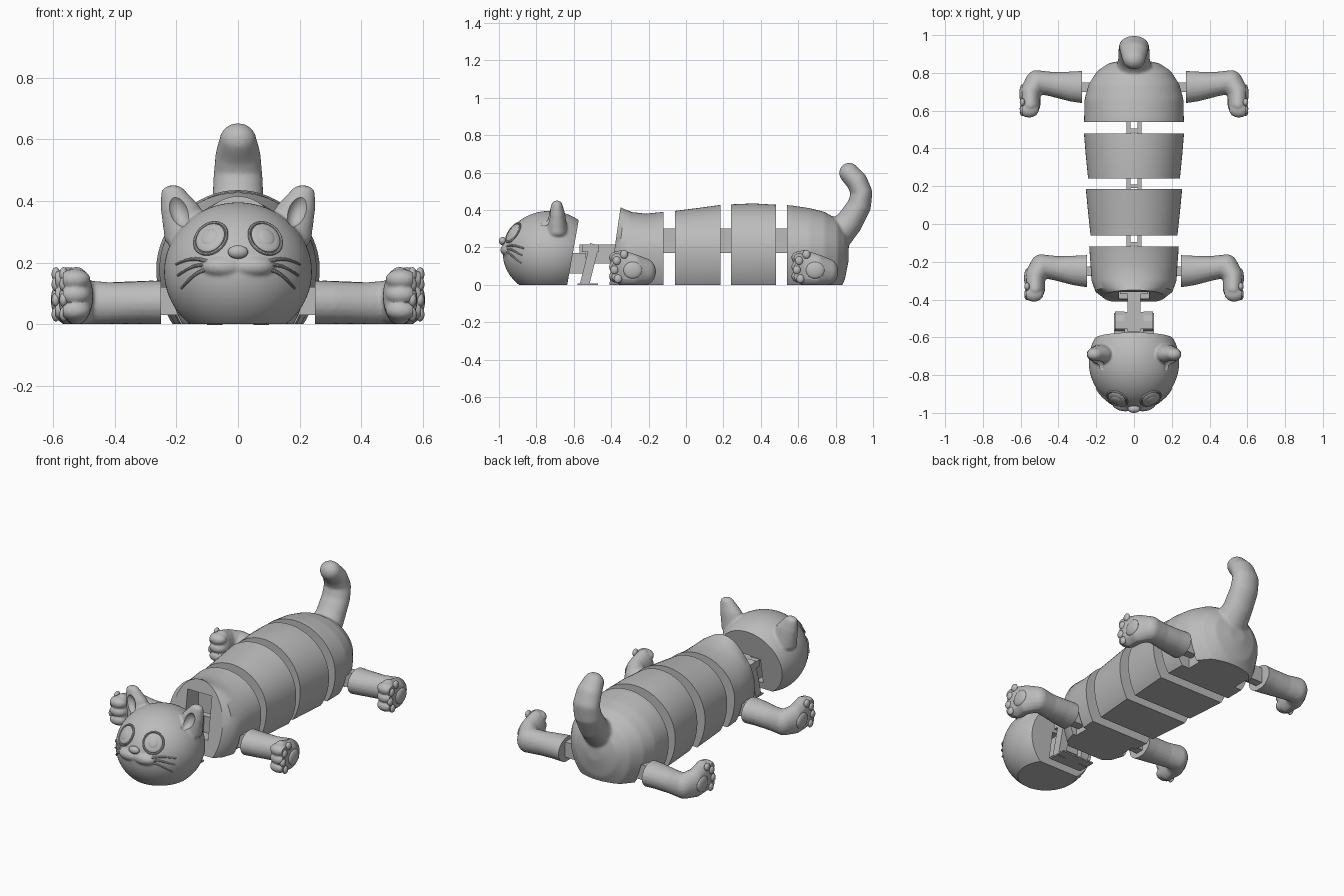
import bpy, bmesh
from math import sin, cos, pi, radians, sqrt
from mathutils import Vector, Matrix, Euler

cube = bpy.data.objects.get("Cube")
if cube:
    bpy.data.objects.remove(cube)

gray = bpy.data.materials.new("plain_gray")
gray.use_nodes = True
COLOR = (0.5, 0.5, 0.5, 1)
gray.diffuse_color = COLOR
gray.node_tree.nodes["Principled BSDF"].inputs["Base Color"].default_value = COLOR


def ball(bm, loc, r, rot=Matrix(), n=24):
    m = Matrix.Translation(loc) @ rot.to_4x4() @ Matrix.Diagonal((*r, 1))
    bmesh.ops.create_uvsphere(bm, u_segments=n, v_segments=n // 2, radius=1, matrix=m)


def chain(bm, points, steps=8):
    """Row of overlapping ellipsoids between (centre, radii) stations."""
    for (a, ra), (b, rb) in zip(points, points[1:]):
        for i in range(steps + 1):
            t = i / steps
            ball(bm, Vector(a).lerp(Vector(b), t), Vector(ra).lerp(Vector(rb), t), n=20)


def box(bm, loc, size, tilt=0):
    m = Matrix.Translation(loc) @ Matrix.Rotation(tilt, 4, 'X') @ Matrix.Diagonal((*size, 1))
    bmesh.ops.create_cube(bm, size=1, matrix=m)


def loft(bm, rings, zc=0.18, n=64):
    """Skin egg-shaped rings (y, half width, top, lower radius, slant) along y."""
    loops = []
    for y, hw, top, low, slant in rings:
        loop = []
        for i in range(n):
            a = 2 * pi * i / n
            z = zc + sin(a) * (top - zc if sin(a) > 0 else low)
            loop.append(bm.verts.new((hw * cos(a), y + slant * z, z)))
        loops.append(loop)
    for p, q in zip(loops, loops[1:]):
        for i in range(n):
            j = (i + 1) % n
            bm.faces.new((p[i], p[j], q[j], q[i]))
    bm.faces.new(loops[0])
    bm.faces.new(loops[-1])
    bmesh.ops.recalc_face_normals(bm, faces=bm.faces)


def bake(ob):
    deps = bpy.context.evaluated_depsgraph_get()
    mesh = bpy.data.meshes.new_from_object(ob.evaluated_get(deps))
    ob.modifiers.clear()
    ob.data = mesh


def finish(ob, angle=35):
    ob.data.materials.clear()
    ob.data.materials.append(gray)
    ob.data.shade_smooth()
    ob.data.set_sharp_from_angle(angle=radians(angle))


def make(name, bm):
    mesh = bpy.data.meshes.new(name)
    bm.to_mesh(mesh)
    bm.free()
    ob = bpy.data.objects.new(name, mesh)
    bpy.context.collection.objects.link(ob)
    finish(ob)
    return ob


def fuse(ob, voxel=0.008, smooth=6):
    m = ob.modifiers.new("fuse", 'REMESH')
    m.mode, m.voxel_size = 'VOXEL', voxel
    s = ob.modifiers.new("soften", 'SMOOTH')
    s.iterations = smooth
    bake(ob)
    finish(ob)


def slice_off(ob, co, no):
    """Remove what lies on the normal side of a plane and cap it."""
    bm = bmesh.new()
    bm.from_mesh(ob.data)
    geom = bm.verts[:] + bm.edges[:] + bm.faces[:]
    bmesh.ops.bisect_plane(bm, geom=geom, plane_co=co, plane_no=no, clear_outer=True)
    edges = [e for e in bm.edges if e.is_boundary]
    if edges:
        bmesh.ops.holes_fill(bm, edges=edges, sides=0)
    bm.to_mesh(ob.data)
    bm.free()
    finish(ob)


def carve(ob, bm):
    cutter = make("cutter", bm)
    cutter.hide_render = True
    m = ob.modifiers.new("carve", 'BOOLEAN')
    m.operation, m.object, m.solver = 'DIFFERENCE', cutter, 'EXACT'
    bake(ob)
    bpy.data.objects.remove(cutter)
    finish(ob)


GROUND = ((0, 0, 0), (0, 0, -1))

# Body segments
def segment(name, rings):
    bm = bmesh.new()
    loft(bm, rings)
    ob = make(name, bm)
    slice_off(ob, *GROUND)
    return ob

segment("middle_body_rear", [(0.24, 0.243, 0.43, 0.3, 0), (0.36, 0.255, 0.435, 0.3, 0),
                             (0.48, 0.265, 0.428, 0.3, 0)])
segment("middle_body_front", [(-0.06, 0.23, 0.395, 0.3, 0), (0.06, 0.243, 0.41, 0.3, 0),
                              (0.185, 0.255, 0.427, 0.3, 0)])
chest = segment("chest", [(-0.41, 0.165, 0.415, 0.26, 0.145), (-0.375, 0.205, 0.405, 0.28, 0.11),
                          (-0.31, 0.225, 0.388, 0.3, 0.06), (-0.22, 0.23, 0.38, 0.3, 0.02),
                          (-0.12, 0.237, 0.39, 0.3, 0)])

# Hindquarters blending into the upright tail
bm = bmesh.new()
loft(bm, [(0.48, 0.265, 0.428, 0.3, 0), (0.56, 0.264, 0.425, 0.3, 0), (0.66, 0.262, 0.41, 0.3, 0),
          (0.74, 0.24, 0.39, 0.29, 0), (0.81, 0.195, 0.35, 0.24, 0),
          (0.85, 0.135, 0.3, 0.15, 0), (0.87, 0.05, 0.22, 0.05, 0)])
chain(bm, [((0, 0.79, 0.25), (0.1, 0.09, 0.09)), ((0, 0.87, 0.33), (0.085, 0.075, 0.07)),
           ((0, 0.925, 0.42), (0.083, 0.065, 0.06)), ((0, 0.94, 0.49), (0.08, 0.057, 0.06)),
           ((0, 0.915, 0.55), (0.074, 0.057, 0.06)), ((0, 0.872, 0.598), (0.06, 0.054, 0.055))])
rear = make("hindquarters_and_tail", bm)
fuse(rear, smooth=8)
slice_off(rear, (0, 0.54, 0), (0, -1, 0))
slice_off(rear, *GROUND)

# Hinges between segments
bm = bmesh.new()
for y in (-0.09, 0.215, 0.51):
    for x in (-0.03, 0.03):
        box(bm, (x, y, 0.235), (0.022, 0.09, 0.13))
    box(bm, (0, y - 0.015, 0.25), (0.08, 0.02, 0.1))
make("body_hinges", bm)

# Sockets for the legs and the neck
LEGS = (("front", 0, 0), ("rear", 0.025, 0.975))
for body, y in ((chest, -0.25), (rear, 0.7)):
    bm = bmesh.new()
    for s in (-1, 1):
        box(bm, (s * 0.23, y, 0.05), (0.14, 0.09, 0.13))
    carve(body, bm)
bm = bmesh.new()
box(bm, (0, -0.35, 0.215), (0.16, 0.18, 0.25))
carve(chest, bm)

# Legs with paws turned outward
for label, dx, dy in LEGS:
    def at(x, y, z):
        return (x + dx, y + dy, z)
    bm = bmesh.new()
    chain(bm, [(at(0.2, -0.252, 0.07), (0.05, 0.092, 0.075)), (at(0.31, -0.247, 0.07), (0.05, 0.08, 0.07)),
               (at(0.41, -0.235, 0.068), (0.05, 0.066, 0.068)), (at(0.49, -0.222, 0.07), (0.06, 0.062, 0.072)),
               (at(0.525, -0.28, 0.08), (0.055, 0.06, 0.085)), (at(0.525, -0.345, 0.092), (0.055, 0.05, 0.095))])
    for z in (0.045, 0.095, 0.145):
        ball(bm, at(0.53, -0.37, z), (0.052, 0.042, 0.034))
    leg = make(label + "_legs", bm)
    fuse(leg, 0.007, 3)
    slice_off(leg, at(0.25, 0, 0), (-1, 0, 0))
    slice_off(leg, at(0.568, 0, 0), (1, 0, 0))
    slice_off(leg, *GROUND)
    # Paw pads
    bm = bmesh.new()
    ball(bm, at(0.566, -0.285, 0.078), (0.016, 0.05, 0.045))
    for a in (112, 148, 184, 220):
        a = radians(a)
        ball(bm, at(0.566, -0.3 + 0.083 * cos(a), 0.085 + 0.083 * sin(a)), (0.014, 0.021, 0.023))
    pads = make(label + "_paw_pads", bm)
    # Leg pivots
    bm = bmesh.new()
    box(bm, at(0.225, -0.25, 0.075), (0.13, 0.05, 0.09))
    pivots = make(label + "_leg_pivots", bm)
    for ob in (leg, pads, pivots):
        ob.modifiers.new("mirror", 'MIRROR')

# Neck hinge
bm = bmesh.new()
box(bm, (0, -0.45, 0.165), (0.07, 0.24, 0.1))
box(bm, (0, -0.35, 0.165), (0.15, 0.04, 0.1))
box(bm, (0, -0.62, 0.115), (0.1, 0.17, 0.11))
for s in (-1, 1):
    box(bm, (s * 0.075, -0.515, 0.11), (0.05, 0.05, 0.22), radians(-14))
box(bm, (0, -0.51, 0.195), (0.2, 0.09, 0.04))
box(bm, (0, -0.525, 0.004), (0.21, 0.11, 0.008))
make("neck_hinge", bm)

# Head with ears and muzzle
HEAD, RAD = Vector((0, -0.73, 0.17)), (0.24, 0.25, 0.225)

def face_y(x, z):
    return HEAD.y - RAD[1] * sqrt(max(0, 1 - (x / RAD[0]) ** 2 - ((z - HEAD.z) / RAD[2]) ** 2))

bm = bmesh.new()
ball(bm, HEAD, RAD, n=64)
for s in (-1, 1):
    chain(bm, [((s * 0.155, -0.69, 0.28), (0.085, 0.06, 0.04)), ((s * 0.187, -0.69, 0.375), (0.065, 0.045, 0.03)),
               ((s * 0.21, -0.69, 0.425), (0.04, 0.03, 0.026))])
    ball(bm, (s * 0.045, -0.943, 0.187), (0.075, 0.05, 0.038))
head = make("head", bm)
fuse(head, 0.007, 4)
bm = bmesh.new()
for s in (-1, 1):
    ball(bm, (s * 0.195, -0.76, 0.372), (0.036, 0.05, 0.06), Matrix.Rotation(s * 0.35, 3, 'Y'))
carve(head, bm)
slice_off(head, (0, -0.58, 0.31), (0, 0.31, -0.055))
slice_off(head, *GROUND)
bm = bmesh.new()
box(bm, (0, -0.62, 0.115), (0.14, 0.16, 0.15))
carve(head, bm)

# Eyes: raised rim with a shallow dome and iris
bm = bmesh.new()
for s in (-1, 1):
    c = Vector((s * 0.09, face_y(0.09, 0.28), 0.28))
    normal = Vector([(c[i] - HEAD[i]) / RAD[i] ** 2 for i in range(3)]).normalized()
    turn = normal.to_track_quat('Z', 'Y').to_matrix()
    ball(bm, c, (0.05, 0.054, 0.011), turn, 32)
    ball(bm, c + normal * 0.006, (0.029, 0.032, 0.009), turn, 32)
    n, k = 40, 8
    rim = [[bm.verts.new(c + turn @ Vector(((0.056 + 0.005 * cos(b)) * cos(a),
            (0.06 + 0.005 * cos(b)) * sin(a), 0.006 * sin(b) - 0.003)))
            for b in (2 * pi * j / k for j in range(k))] for a in (2 * pi * i / n for i in range(n))]
    for i in range(n):
        for j in range(k):
            p, q = rim[i], rim[(i + 1) % n]
            bm.faces.new((p[j], q[j], q[(j + 1) % k], p[(j + 1) % k]))
make("eyes", bm)

# Nose
bm = bmesh.new()
ball(bm, (0, -0.98, 0.234), (0.033, 0.02, 0.022))
make("nose", bm)

# Whiskers
bm = bmesh.new()
for s in (-1, 1):
    for start, x1, z1 in ((0.2, 0.2, 0.195), (0.19, 0.195, 0.158), (0.18, 0.183, 0.117)):
        stations = []
        for i in range(8):
            t = i / 7
            x, z = 0.09 + (x1 - 0.09) * t, start + (z1 - start) * t + 0.014 * sin(pi * t)
            r = 0.007 - 0.003 * t
            stations.append(((s * x, face_y(x, z) - 0.003, z), (r, r, r)))
        for (a, ra), (b, rb) in zip(stations, stations[1:]):
            d = Vector(b) - Vector(a)
            m = Matrix.Translation((Vector(a) + Vector(b)) / 2) @ d.to_track_quat('Z', 'Y').to_matrix().to_4x4()
            bmesh.ops.create_cone(bm, cap_ends=True, segments=10, radius1=ra[0], radius2=rb[0],
                                  depth=d.length * 1.1, matrix=m)
make("whiskers", bm)
